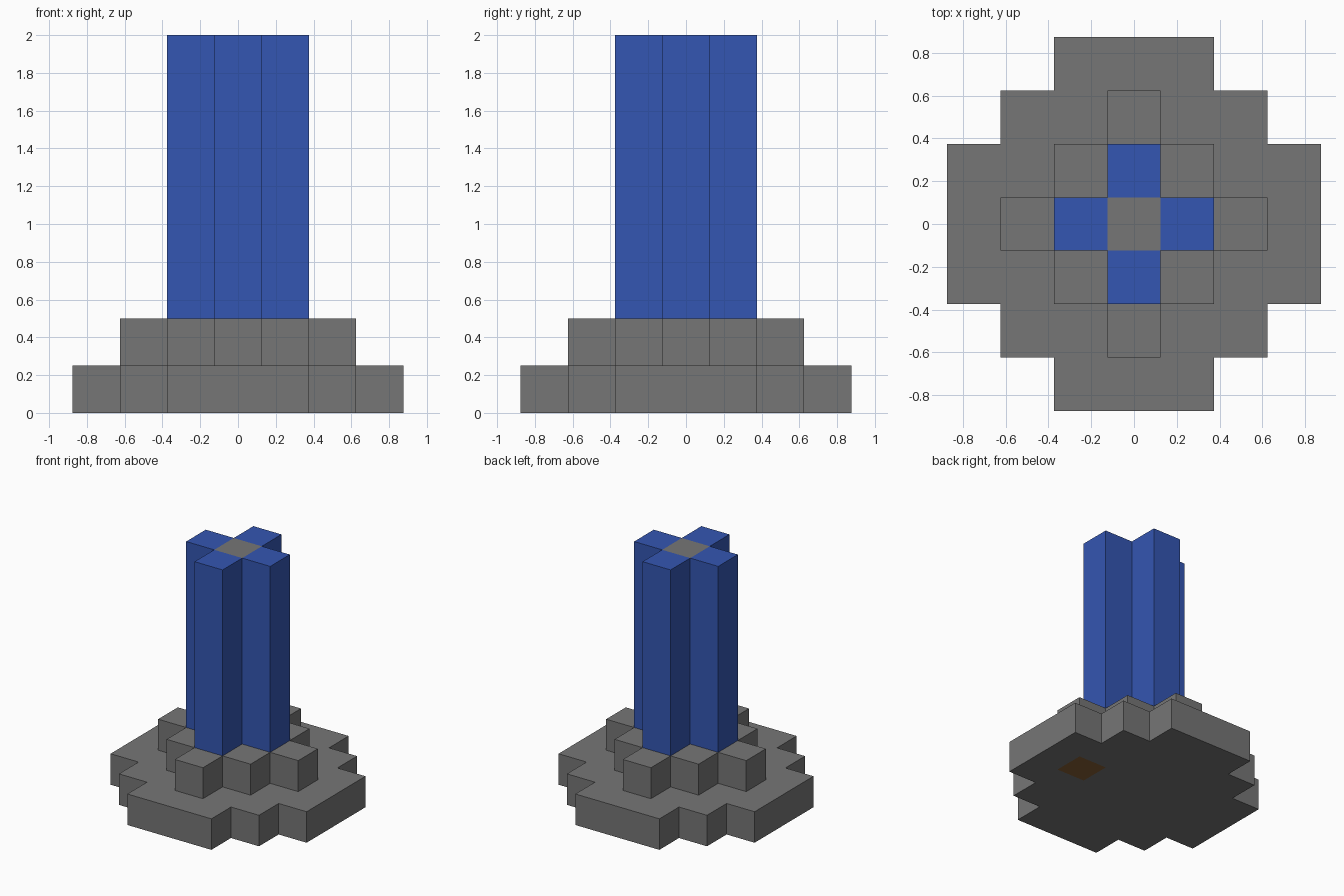
import bpy
import bmesh
from mathutils import Vector

CELL = 0.25

cube = bpy.data.objects.get("Cube")
if cube:
    bpy.data.objects.remove(cube, do_unlink=True)


def make_material(name, color):
    mat = bpy.data.materials.new(name)
    mat.use_nodes = True
    mat.diffuse_color = (*color, 1)
    bsdf = next(n for n in mat.node_tree.nodes if n.type == 'BSDF_PRINCIPLED')
    bsdf.inputs["Base Color"].default_value = (*color, 1)
    return mat


stone = make_material("stone grey", (0.18, 0.18, 0.18))
blue = make_material("deep blue", (0.034, 0.093, 0.445))
brown = make_material("earth brown", (0.242, 0.119, 0.036))


def stepped_block(name, reach, bottom, top, materials, accent):
    """Diamond of square cells, raised to a solid; accent(face) picks the second colour."""
    bm = bmesh.new()
    span = range(-reach, reach + 1)
    # Corner cells are left out so the outline steps in one cell at a time
    limit = reach + 1 if reach > 1 else reach
    for i in span:
        for j in span:
            if abs(i) + abs(j) <= limit_for(reach):
                corners = [(-.5, -.5), (.5, -.5), (.5, .5), (-.5, .5)]
                bm.faces.new([bm.verts.new(((i + a) * CELL, (j + b) * CELL, bottom))
                              for a, b in corners])
    bmesh.ops.remove_doubles(bm, verts=bm.verts, dist=0.001)
    raised = bmesh.ops.extrude_face_region(bm, geom=bm.faces[:], use_keep_orig=True)
    verts = [v for v in raised["geom"] if isinstance(v, bmesh.types.BMVert)]
    bmesh.ops.translate(bm, verts=verts, vec=(0, 0, top - bottom))
    bmesh.ops.recalc_face_normals(bm, faces=bm.faces)
    for face in bm.faces:
        face.material_index = int(accent(face))
    mesh = bpy.data.meshes.new(name)
    bm.to_mesh(mesh)
    bm.free()
    for mat in materials:
        mesh.materials.append(mat)
    obj = bpy.data.objects.new(name, mesh)
    bpy.context.collection.objects.link(obj)
    return obj


def limit_for(reach):
    """The widest tier has three-cell-long sides; the others end in single cells."""
    return reach + 1 if reach == 3 else reach


def face_at(face, point):
    return (face.calc_center_median() - Vector(point)).length < 0.01


# Wide base with one brown square underneath
stepped_block("base_tier", 3, 0, 0.25, (stone, brown),
              lambda f: face_at(f, (0.5, 0, 0)))
# Smaller stepped tier
stepped_block("upper_tier", 2, 0.25, 0.5, (stone,), lambda f: False)
# Cross-shaped blue column with a grey core showing on top
stepped_block("column", 1, 0.5, 2, (blue, stone),
              lambda f: face_at(f, (0, 0, 2)))
